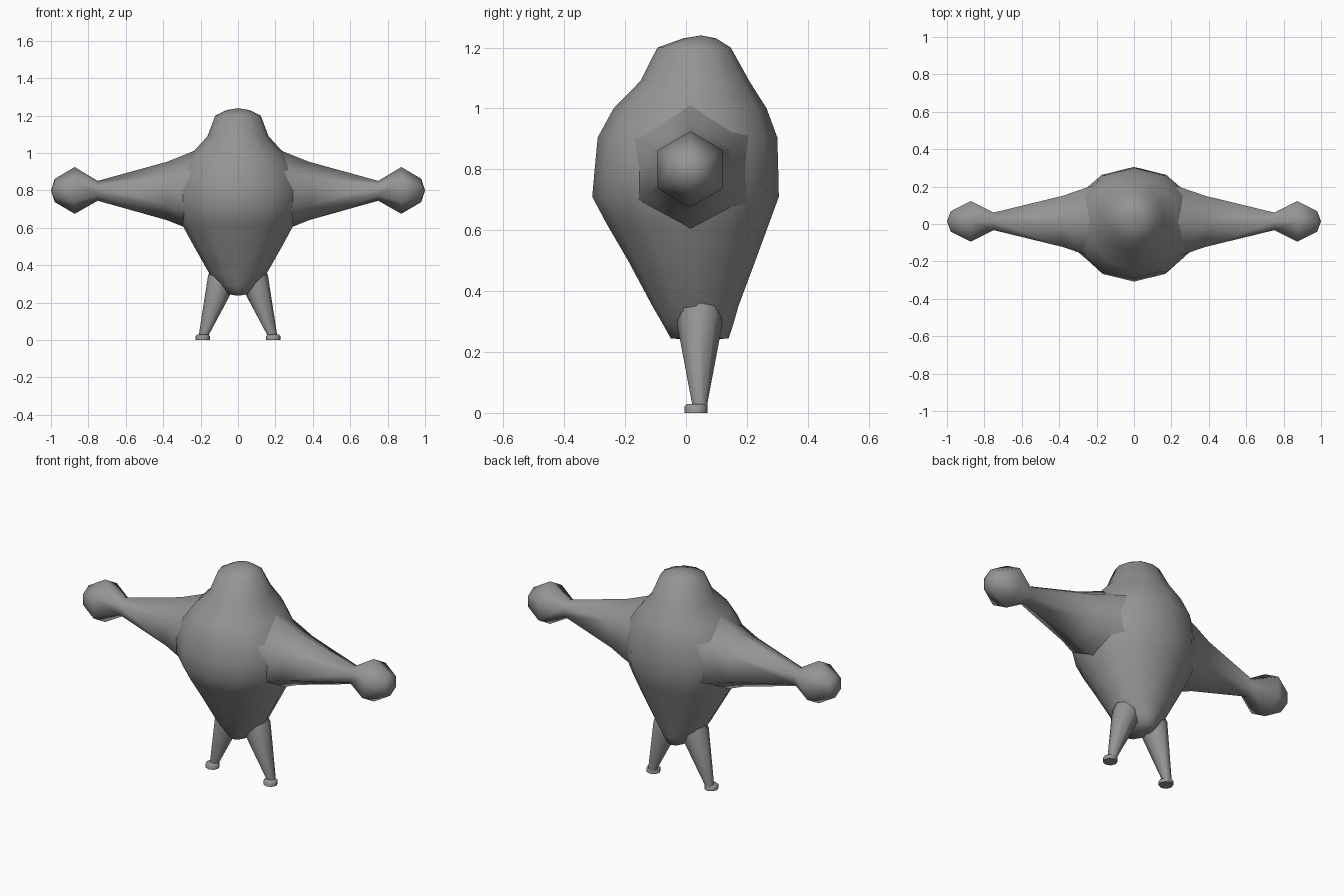
import bpy, bmesh, math
from mathutils import Vector

if "Cube" in bpy.data.objects:
    bpy.data.objects.remove(bpy.data.objects["Cube"])

grey = bpy.data.materials.new("plain grey")
grey.diffuse_color = (0.30, 0.30, 0.30, 1)
grey.use_nodes = True
grey.node_tree.nodes["Principled BSDF"].inputs["Base Color"].default_value = grey.diffuse_color


def ring(center, u, v, n):
    """Points of an ellipse with half axes u and v."""
    c, u, v = Vector(center), Vector(u), Vector(v)
    return [c + u * math.cos(2 * math.pi * i / n) + v * math.sin(2 * math.pi * i / n)
            for i in range(n)]


def loft(name, rings, start=None, end=None, mirror=False):
    """Skin a row of rings, closing the ends flat or to a point."""
    bm = bmesh.new()
    rows = [[bm.verts.new(p) for p in r] for r in rings]
    n = len(rows[0])
    for a, b in zip(rows, rows[1:]):
        for i in range(n):
            j = (i + 1) % n
            bm.faces.new((a[i], a[j], b[j], b[i]))
    for row, tip in ((rows[0], start), (rows[-1], end)):
        if tip is None:
            bm.faces.new(row)
        else:
            t = bm.verts.new(tip)
            for i in range(n):
                bm.faces.new((row[i], row[(i + 1) % n], t))
    bmesh.ops.recalc_face_normals(bm, faces=bm.faces)
    for f in bm.faces:
        f.smooth = True
    me = bpy.data.meshes.new(name)
    bm.to_mesh(me)
    bm.free()
    me.materials.append(grey)
    ob = bpy.data.objects.new(name, me)
    bpy.context.collection.objects.link(ob)
    if mirror:
        ob.modifiers.new("mirror", 'MIRROR')
    return ob


# Body and head: height, half width, front y, back y
levels = [
    (0.245, 0.055, -0.05, 0.14), (0.29, 0.10, -0.075, 0.155),
    (0.35, 0.15, -0.11, 0.172), (0.50, 0.235, -0.19, 0.228),
    (0.62, 0.30, -0.26, 0.272), (0.71, 0.335, -0.308, 0.305),
    (0.80, 0.345, -0.30, 0.303), (0.905, 0.315, -0.29, 0.30),
    (1.00, 0.245, -0.238, 0.265), (1.09, 0.163, -0.15, 0.208),
    (1.20, 0.122, -0.094, 0.147), (1.23, 0.06, -0.01, 0.10),
]
loft("body", [ring((0, (f + b) / 2, z), (w, 0, 0), (0, (b - f) / 2, 0), 12)
              for z, w, f, b in levels], (0, 0.045, 0.237), (0, 0.05, 1.24))

# Six-sided arms ending in ball hands: x, centre z, half height, half depth
arm = [(0.18, 0.80, 0.235, 0.20), (0.27, 0.797, 0.20, 0.175),
       (0.38, 0.797, 0.156, 0.137), (0.75, 0.798, 0.053, 0.047),
       (0.873, 0.80, 0.125, 0.108), (0.98, 0.80, 0.062, 0.054)]
loft("arm_and_hand", [ring((x, 0.014, z), (0, 0, h), (0, d / math.cos(math.pi / 6), 0), 6)
                      for x, z, h, d in arm],
     (0.15, 0.014, 0.80), (1.0, 0.014, 0.80), mirror=True)

# Legs: tapered from a tilted hip ring down to the ankle
loft("leg", [ring((0.075, 0.045, 0.36), (0.055, 0, 0.045), (0, 0.06, 0), 8),
             ring((0.10, 0.045, 0.295), (0.06, 0, 0.05), (0, 0.075, 0), 8),
             ring((0.182, 0.045, 0.03), (0.027, 0, 0), (0, 0.025, 0), 8),
             ring((0.184, 0.045, 0.01), (0.027, 0, 0), (0, 0.025, 0), 8)], mirror=True)

# Small flat feet pointing forward
loft("foot", [ring((0.188, 0.033, z), (r, 0, 0), (0, r, 0), 8)
              for z, r in ((0.0, 0.038), (0.022, 0.038), (0.029, 0.03))], mirror=True)

# Keep the crisp rims of the feet
for ob in bpy.data.objects:
    bpy.ops.object.select_all(action='DESELECT')
    ob.select_set(True)
    bpy.context.view_layer.objects.active = ob
    bpy.ops.object.shade_smooth_by_angle(angle=math.radians(75))
